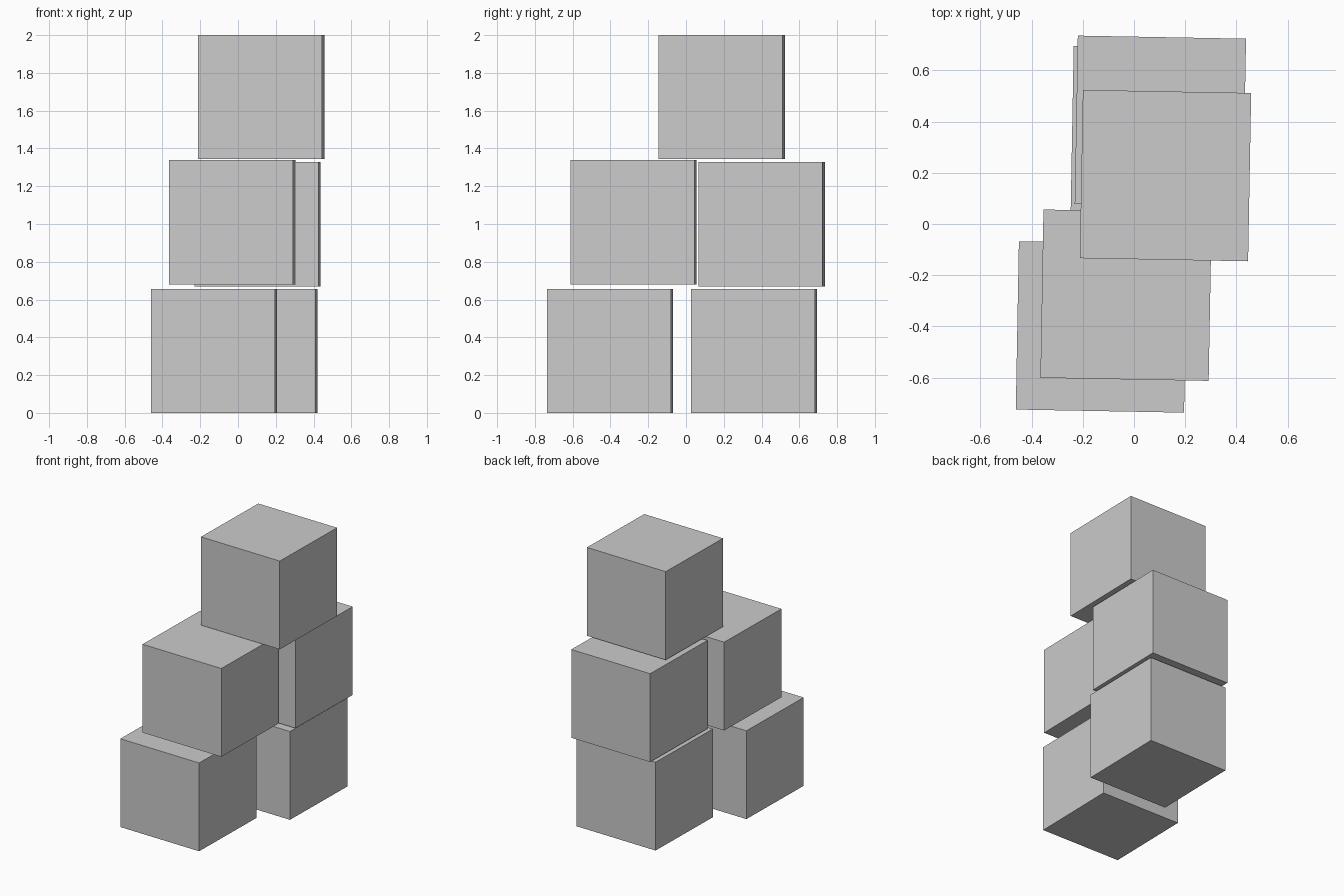
import bpy
from math import radians

if "Cube" in bpy.data.objects:
    bpy.data.objects.remove(bpy.data.objects["Cube"])

SIZE = 0.657
TURN = radians(-1.05)


def block(name, x, y, bottom):
    bpy.ops.mesh.primitive_cube_add(
        size=SIZE, location=(x, y, bottom + SIZE / 2), rotation=(0, 0, TURN))
    bpy.context.object.name = name


# Bottom layer
block("bottom_front_block", -0.127, -0.402, 0.0)
block("bottom_back_block", 0.087, 0.36, 0.0)

# Middle layer, slightly floating above the bottom one
block("middle_front_block", -0.031, -0.278, 0.681)
block("middle_back_block", 0.103, 0.401, 0.670)

# Top block bridging the middle layer
block("top_block", 0.123, 0.189, 2 - SIZE)
